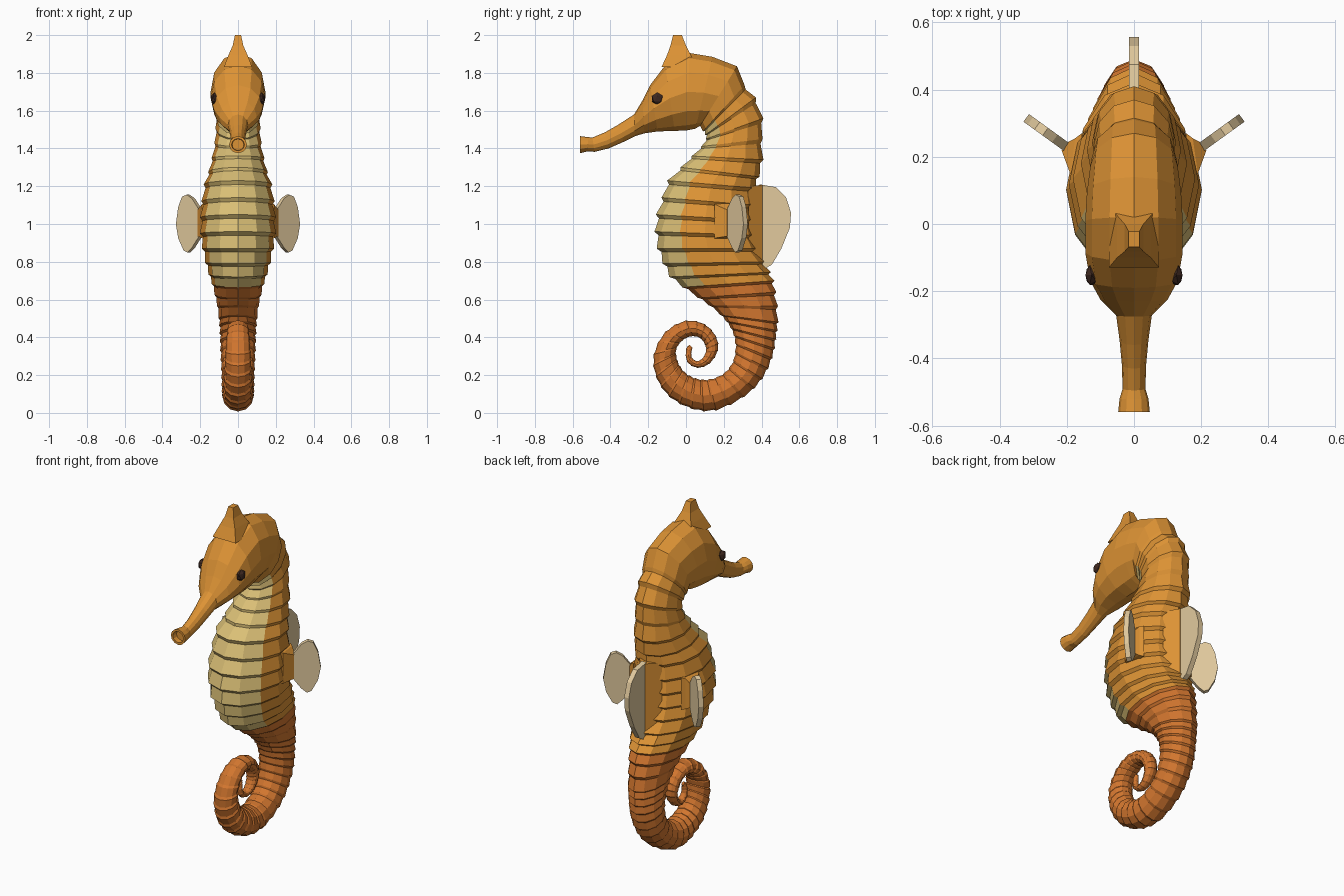
import bpy, bmesh, math
from mathutils import Vector, Matrix

SIDES = 12


def material(name, rgb):
    m = bpy.data.materials.new(name)
    m.diffuse_color = (*rgb, 1)
    return m


ORANGE = material("body orange", (0.72, 0.29, 0.035))
RUST = material("tail orange", (0.64, 0.18, 0.028))
CREAM = material("belly cream", (0.70, 0.52, 0.18))
PALE = material("fin pale", (0.76, 0.59, 0.34))
DARK = material("eye dark", (0.05, 0.022, 0.015))


def finish(bm, name, mats, mirror=False):
    bmesh.ops.recalc_face_normals(bm, faces=bm.faces)
    me = bpy.data.meshes.new(name)
    bm.to_mesh(me)
    bm.free()
    for m in mats:
        me.materials.append(m)
    ob = bpy.data.objects.new(name, me)
    bpy.context.collection.objects.link(ob)
    if mirror:
        ob.modifiers.new("mirror", "MIRROR")
    return ob


def skin(bm, rings, color=lambda i, k: 0):
    """Bridge a list of point rings and cap both ends."""
    vr = [[bm.verts.new(p) for p in r] for r in rings]
    n = len(vr[0])
    for i in range(len(vr) - 1):
        for k in range(n):
            j = (k + 1) % n
            f = bm.faces.new((vr[i][k], vr[i][j], vr[i + 1][j], vr[i + 1][k]))
            f.material_index = color(i, k)
    for i, r in ((0, vr[0]), (len(vr) - 2, vr[-1])):
        bm.faces.new(r).material_index = color(i, n // 2)


def ring(s, scale=1.0):
    """Elliptic ring from front point, back point and half width."""
    fy, fz, by, bz, w = s
    cy, cz, dy, dz = (fy + by) / 2, (fz + bz) / 2, (by - fy) / 2, (bz - fz) / 2
    pts = []
    for k in range(SIDES):
        a = 2 * math.pi * k / SIDES
        c = math.cos(a) * scale
        pts.append((w * scale * math.sin(a), cy - dy * c, cz - dz * c))
    return pts


def mix(a, b, t):
    return [p + (q - p) * t for p, q in zip(a, b)]


def smooth_mid(a, b, c, d):
    return [(-p + 9 * q + 9 * r - s) / 16 for p, q, r, s in zip(a, b, c, d)]


# Sections: front y, z, back y, z, half width
head = [
    (-.56, 1.375, -.56, 1.465, .047), (-.52, 1.385, -.52, 1.46, .043),
    (-.485, 1.382, -.495, 1.458, .034), (-.41, 1.40, -.43, 1.485, .036),
    (-.33, 1.435, -.36, 1.525, .043), (-.27, 1.465, -.275, 1.58, .053),
    (-.22, 1.48, -.23, 1.655, .10), (-.15, 1.49, -.19, 1.735, .13),
    (-.06, 1.493, -.11, 1.84, .145), (0, 1.495, .02, 1.905, .145),
    (.05, 1.505, .14, 1.885, .14), (.075, 1.52, .27, 1.835, .13)]
trunk = [
    (.09, 1.49, .31, 1.735, .125), (.10, 1.47, .37, 1.67, .12),
    (.105, 1.45, .41, 1.56, .12), (.08, 1.41, .405, 1.45, .125),
    (.03, 1.36, .41, 1.34, .14), (-.03, 1.30, .39, 1.25, .158),
    (-.10, 1.23, .37, 1.19, .182), (-.13, 1.14, .365, 1.10, .194),
    (-.16, 1.05, .365, 1.02, .202), (-.167, .96, .37, .94, .202),
    (-.155, .87, .385, .87, .192), (-.125, .79, .42, .80, .175),
    (-.09, .72, .45, .745, .157), (-.02, .665, .468, .70, .14)]
tail = [
    (.06, .61, .478, .64, .125), (.12, .57, .487, .565, .112),
    (.18, .52, .49, .48, .103), (.235, .45, .478, .39, .098),
    (.26, .37, .458, .29, .095), (.25, .28, .405, .18, .09),
    (.20, .21, .31, .085, .088), (.12, .178, .16, .012, .085),
    (.05, .185, .03, .02, .082), (-.01, .22, -.09, .085, .078),
    (-.045, .28, -.16, .19, .073), (-.05, .34, -.172, .31, .068),
    (-.015, .385, -.11, .43, .062), (.03, .405, 0, .49, .056),
    (.075, .395, .10, .47, .048), (.10, .36, .16, .405, .042),
    (.105, .325, .17, .33, .036), (.085, .287, .125, .26, .03),
    (.055, .275, .06, .238, .025), (.03, .295, .005, .27, .02),
    (.03, .325, 0, .34, .015), (.035, .345, .02, .36, .008)]

# Double the ridge count around the curl
curl = list(tail[:3])
for i in range(3, len(tail)):
    nxt = tail[min(i + 1, len(tail) - 1)]
    curl += [smooth_mid(tail[i - 2], tail[i - 1], tail[i], nxt), tail[i]]

# Body: hollow mouth, smooth head, then stepped ridges down to the tail tip
mouth = (-.53, 1.39, -.53, 1.45, .031)
lip = (-.56, 1.388, -.56, 1.452, .034)
rings = [ring(mouth), ring(lip)] + [ring(s) for s in head]
zones = ["head"] * len(rings)
ridged = trunk + curl
for i, s in enumerate(ridged):
    zone = "trunk" if i < len(trunk) - 1 else "tail"
    rings.append(ring(s))
    zones.append(zone)
    if i < len(ridged) - 1:
        rings.append(ring(mix(s, ridged[i + 1], .22), .93))
        zones.append(zone)


def body_color(i, k):
    if zones[i] == "tail":
        return 1
    belly = k in (0, 1, SIDES - 2, SIDES - 1)
    return 2 if zones[i] == "trunk" and belly else 0


bm = bmesh.new()
skin(bm, rings, body_color)
finish(bm, "body", [ORANGE, RUST, CREAM])


def rect(w, y0, y1, z):
    return [(-w, y0, z), (w, y0, z), (w, y1, z), (-w, y1, z)]


# Crest on top of the head
bm = bmesh.new()
skin(bm, [rect(.075, -.13, .06, 1.83), rect(.05, -.10, .025, 1.895),
          rect(.028, -.082, 0, 1.945), rect(.016, -.068, -.022, 2.0)])
finish(bm, "crest", [ORANGE])


def plate(name, outline, origin, direction, half, mirror=False):
    """Flat fin: outline of (distance along direction, height)."""
    d = Vector((*direction, 0)).normalized()
    side = Vector((d.y, -d.x, 0)) * half
    o = Vector((*origin, 0))
    mid = [o + d * u + Vector((0, 0, z)) for u, z in outline]
    bm = bmesh.new()
    skin(bm, [[p - side for p in mid], [p + side for p in mid]])
    finish(bm, name, [PALE], mirror)


# Back fin and its wedge base
plate("back_fin", [(.39, 1.21), (.475, 1.195), (.53, 1.14), (.556, 1.06),
                   (.55, .98), (.505, .87), (.455, .785), (.42, .765), (.39, .79)],
      (0, 0), (0, 1), .015)
bm = bmesh.new()
skin(bm, [[(-w, y, a), (w, y, a), (w, y, b), (-w, y, b)]
          for w, y, a, b in ((.075, .33, .79, 1.2), (.017, .405, .775, 1.207))])
finish(bm, "back_fin_base", [ORANGE])

# Side fins and their flared bases
plate("side_fin", [(0, 1.07), (.05, 1.135), (.085, 1.155), (.115, 1.145), (.14, 1.09),
                   (.155, 1.0), (.14, .925), (.105, .86), (.08, .85), (.05, .875), (0, .94)],
      (.195, .225), (.81, .585), .014, True)
bm = bmesh.new()
skin(bm, [[(.155, .15, .92), (.155, .27, .92), (.155, .27, 1.11), (.155, .15, 1.11)],
          [(.19, .15, .925), (.175, .255, .925), (.175, .255, 1.105), (.19, .15, 1.105)],
          [(.215, .218, .935), (.199, .243, .935), (.199, .243, 1.075), (.215, .218, 1.075)]])
finish(bm, "side_fin_base", [ORANGE], True)

# Eyes
bm = bmesh.new()
bmesh.ops.create_icosphere(bm, subdivisions=1, radius=.034,
                           matrix=Matrix.Translation((.126, -.152, 1.663)) @ Matrix.Diagonal((.6, 1, 1, 1)))
finish(bm, "eye", [DARK], True)
